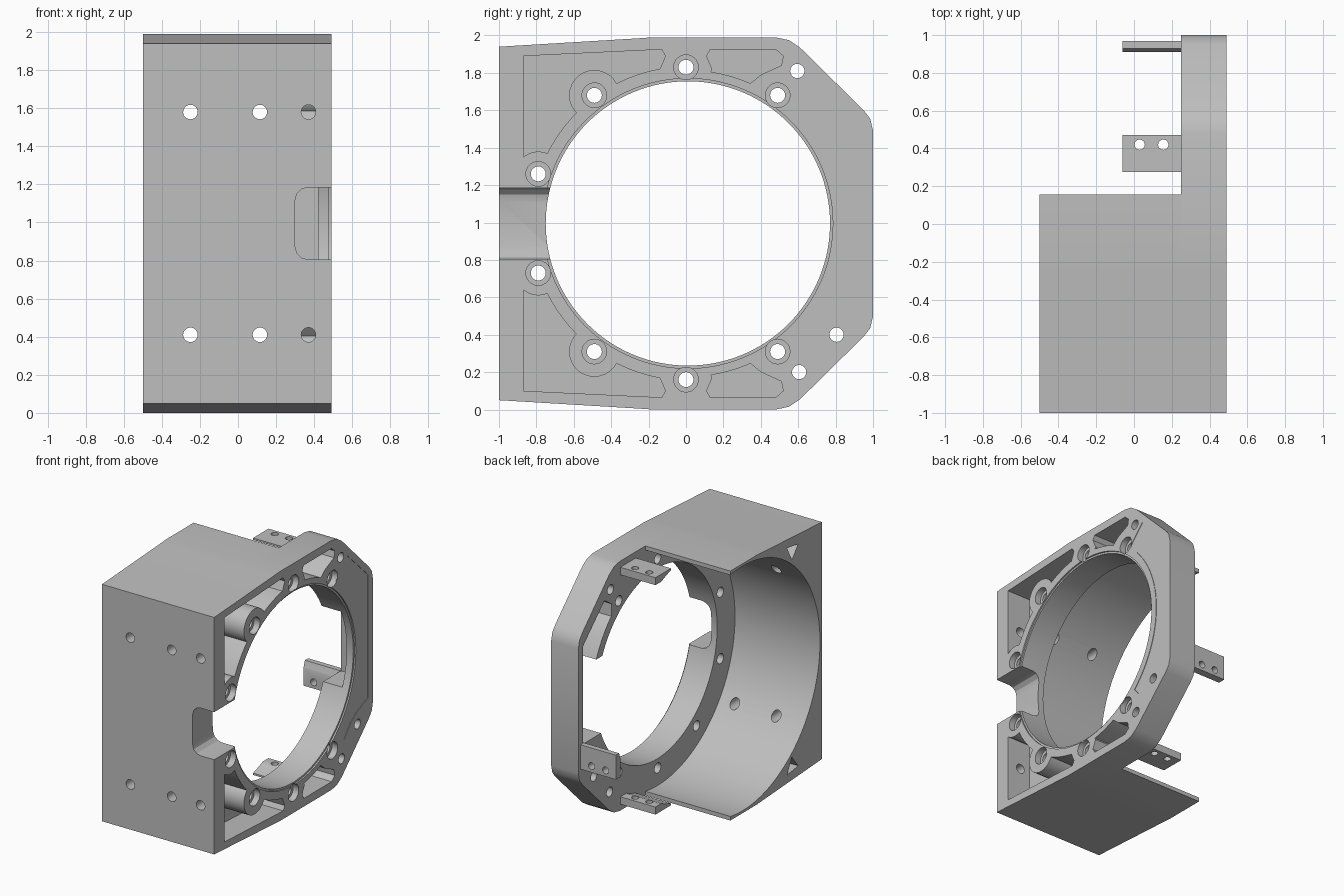
import bpy, bmesh, math

cube = bpy.data.objects.get("Cube")
if cube:
    bpy.data.objects.remove(cube, do_unlink=True)

grey = bpy.data.materials.new("machined_grey")
grey.use_nodes = True
grey.diffuse_color = (0.52, 0.52, 0.52, 1)
grey.node_tree.nodes["Principled BSDF"].inputs["Base Color"].default_value = grey.diffuse_color

MID = 0.995    # height of the bore axis
BORE = 0.76    # ring opening
SHELL = 0.975  # large bore behind the ring
FACE, BACK = 0.49, 0.25  # ring plate faces along x


def prism(name, pts, lo, hi, axis="x"):
    """Extrude a 2D outline: (y, z) along x, (x, z) along y, (x, y) along z."""
    place = {"x": lambda a, b, t: (t, a, b),
             "y": lambda a, b, t: (a, t, b),
             "z": lambda a, b, t: (a, b, t)}[axis]
    bm = bmesh.new()
    low = [bm.verts.new(place(a, b, lo)) for a, b in pts]
    high = [bm.verts.new(place(a, b, hi)) for a, b in pts]
    bm.faces.new(low)
    bm.faces.new(high)
    for i in range(len(pts)):
        j = (i + 1) % len(pts)
        bm.faces.new((low[i], low[j], high[j], high[i]))
    bmesh.ops.recalc_face_normals(bm, faces=bm.faces)
    mesh = bpy.data.meshes.new(name)
    bm.to_mesh(mesh)
    bm.free()
    mesh.materials.append(grey)
    ob = bpy.data.objects.new(name, mesh)
    bpy.context.collection.objects.link(ob)
    return ob


def rod(a, b, r, lo, hi, axis="x", n=28):
    ring = [(a + r * math.cos(2 * math.pi * i / n), b + r * math.sin(2 * math.pi * i / n))
            for i in range(n)]
    return prism("cutter", ring, lo, hi, axis)


def cut(target, cutter):
    """Subtract the cutter and remove it."""
    mod = target.modifiers.new("cut", "BOOLEAN")
    mod.operation = "DIFFERENCE"
    mod.solver = "EXACT"
    mod.object = cutter
    bpy.context.view_layer.objects.active = target
    bpy.ops.object.modifier_apply(modifier=mod.name)
    bpy.data.objects.remove(cutter, do_unlink=True)


def flip(pts):
    return [(a, 2 * MID - b) for a, b in pts]


def mirrored(pts):
    """Close a half outline with its reflection across the bore axis."""
    return pts + flip(pts)[::-1]


# Ring plate with clipped, rounded rear corners
plate = prism("ring_plate", mirrored([
    (-1, 1.94), (-0.25, 1.985), (-0.18, 1.99), (0.48, 1.99), (0.55, 1.975), (0.61, 1.935),
    (0.95, 1.6), (0.985, 1.555), (1, 1.49)]), BACK, FACE)
cut(plate, rod(0.01, MID, BORE, 0, 1, n=128))
cut(plate, rod(0.01, MID, BORE + 0.015, FACE - 0.012, 1, n=128))

# Lightening pockets, leaving the ring wall and bolt bosses standing
front_pocket = [(-0.87, 1.33), (-0.87, 1.89), (-0.13, 1.925), (-0.11, 1.89), (-0.14, 1.82),
                (-0.14, 1.7), (-0.6, 1.33)]
rear_pocket = [(0.11, 1.75), (0.14, 1.82), (0.11, 1.89), (0.13, 1.925), (0.48, 1.925),
               (0.52, 1.89), (0.51, 1.84), (0.4, 1.79), (0.34, 1.74)]
for side in (lambda p: p, flip):
    pocket = prism("cutter", side(front_pocket), 0.28, 1)
    cut(pocket, rod(0.01, MID, 0.84, 0, 2, n=96))
    for boss, r in (((-0.49, 1.68), 0.135), ((-0.79, 1.26), 0.12)):
        (y, z), = side([boss])
        cut(pocket, rod(y, z, r, 0, 2))
    cut(plate, pocket)
    pocket = prism("cutter", side(rear_pocket), 0.28, 1)
    cut(pocket, rod(0.01, MID, 0.82, 0, 2, n=96))
    cut(plate, pocket)

# Rear hollow behind the thin web, with a window through the ring wall
hollow = prism("cutter", [(0.58, 1.69), (0.67, 1.75), (0.94, 1.49), (0.94, 1.3), (0.6, 1.3)],
               0, 0.42)
cut(hollow, rod(0.01, MID, 0.83, -1, 2, n=96))
cut(plate, hollow)
cut(plate, prism("cutter", [(0.5, 0.71), (0.94, 0.71), (0.94, 1.32), (0.5, 1.32)], 0, 0.42))

# Faint recess on the outer rear face
recess = prism("cutter", [(0.64, 1.75), (0.68, 1.79), (0.94, 1.54), (0.94, 0.56), (0.8, 0.5),
                          (0.72, 0.44), (0.64, 0.34), (0.5, 0.5), (0.5, 1.6)], FACE - 0.004, 1)
cut(recess, rod(0.01, MID, 0.83, 0, 2, n=96))
cut(plate, recess)

# Counterbored bolt circle and plain dowel holes
for y, z in mirrored([(0, 1.83), (-0.49, 1.68), (0.49, 1.68), (-0.79, 1.26)]):
    cut(plate, rod(y, z, 0.04, 0, 1))
    cut(plate, rod(y, z, 0.066, FACE - 0.05, 1))
for y, z in ((0.595, 1.81), (0.605, 0.2), (0.805, 0.4)):
    cut(plate, rod(y, z, 0.038, 0, 1))

# Front notch with rounded inner corners
cut(plate, prism("cutter", mirrored([(0.7, 1.185), (0.37, 1.185), (0.335, 1.176),
                                     (0.309, 1.15), (0.3, 1.115)]), -1.2, -0.6, "y"))

# Open shell behind the plate
shell = prism("shell_body", mirrored([(-1, 1.94), (-0.25, 1.985), (-0.18, 1.99),
                                      (0.155, 1.99)]), -0.5, BACK)
cut(shell, rod(0, MID, SHELL, -1, 1, n=128))
corner = [(-0.56, 1.9), (-0.7, 1.88), (-0.62, 1.78)]
for pts in (corner, flip(corner)):
    cut(shell, prism("cutter", pts, -1, 0))

# Mounting holes in the front wall
for z in (1.58, 2 * MID - 1.58):
    for x, part in ((-0.25, shell), (0.115, shell), (0.37, plate)):
        cut(part, rod(x, z, 0.038, -1.2, -0.7, "y"))

# Drilled tabs standing off the back of the plate
tab_top = [(0.275, 1.88), (0.47, 1.88), (0.47, 1.94), (0.275, 1.94)]
tab_side = [(0.91, 0.52), (0.97, 0.52), (0.97, 0.715), (0.91, 0.715)]
tabs = (("upper_tab", tab_top, "z", 0.42), ("lower_tab", flip(tab_top), "z", 0.42),
        ("rear_tab", tab_side, "y", 0.57))
parts = [plate, shell]
for name, pts, axis, offset in tabs:
    tab = prism(name, pts, -0.06, BACK + 0.005)
    cut(tab, rod(0, MID, SHELL - 0.005, -1, 1, n=128))
    for x in (0.03, 0.155):
        cut(tab, rod(x, offset, 0.027, -1, 3, axis))
    parts.append(tab)

# Smooth the round walls, keep machined edges crisp
bpy.ops.object.select_all(action="DESELECT")
for ob in parts:
    ob.select_set(True)
bpy.context.view_layer.objects.active = plate
bpy.ops.object.shade_smooth_by_angle(angle=math.radians(25))
